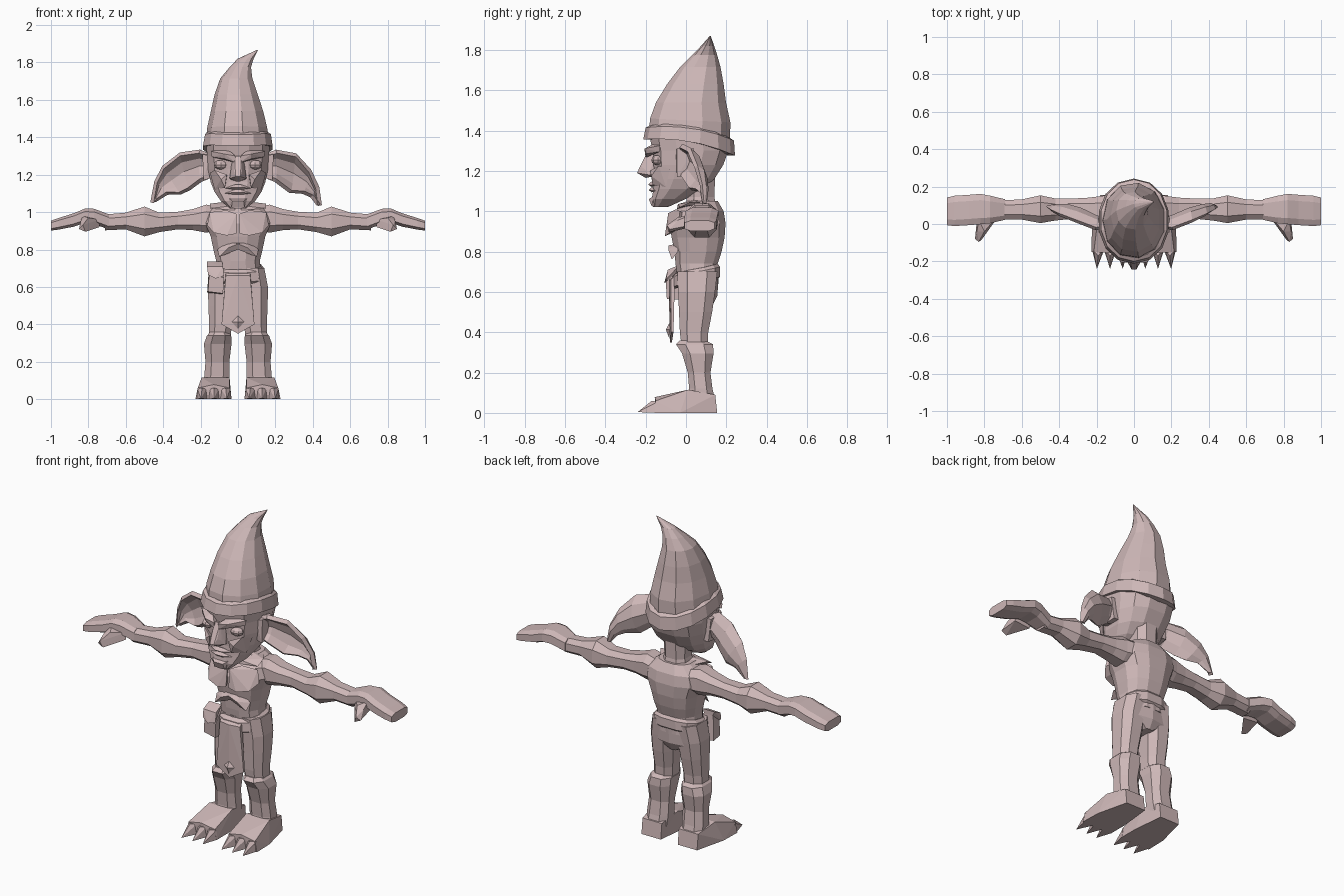
import bpy, bmesh, math

skin = bpy.data.materials.new("dusty pink")
skin.diffuse_color = (0.62, 0.48, 0.48, 1)


def finish(name, bm, mirror=False):
    bmesh.ops.recalc_face_normals(bm, faces=bm.faces[:])
    me = bpy.data.meshes.new(name)
    bm.to_mesh(me)
    bm.free()
    me.materials.append(skin)
    ob = bpy.data.objects.new(name, me)
    bpy.context.collection.objects.link(ob)
    if mirror:
        ob.modifiers.new("mirror", 'MIRROR')
    return ob


def loft(name, rings, n=10, axis='z', power=0.8, mirror=False):
    """Rings: position, two bounds pairs, then optional tilt and arch."""
    bm = bmesh.new()
    loops = []
    for pos, a0, a1, b0, b1, *extra in rings:
        tilt, arch = extra if extra else (0, 0)
        loop = []
        for i in range(n):
            t = 2 * math.pi * (i + 0.5) / n
            c, s = math.cos(t), math.sin(t)
            a = (a0 + a1) / 2 + (a1 - a0) / 2 * math.copysign(abs(c) ** power, c)
            b = (b0 + b1) / 2 + (b1 - b0) / 2 * math.copysign(abs(s) ** power, s)
            p = pos + tilt * s + arch * c * c
            loop.append(bm.verts.new((a, b, p) if axis == 'z' else (p, a, b)))
        loops.append(loop)
    for l, m in zip(loops, loops[1:]):
        for i in range(n):
            j = (i + 1) % n
            bm.faces.new((l[i], l[j], m[j], m[i]))
    bm.faces.new(loops[0])
    bm.faces.new(loops[-1])
    return finish(name, bm, mirror)


def hull(name, pts, mirror=False):
    bm = bmesh.new()
    for p in pts:
        bm.verts.new(p)
    r = bmesh.ops.convex_hull(bm, input=bm.verts[:])
    junk = {g for g in r["geom_interior"] + r["geom_unused"] if isinstance(g, bmesh.types.BMVert)}
    bmesh.ops.delete(bm, geom=list(junk), context='VERTS')
    return finish(name, bm, mirror)


# Torso and neck
loft("torso", [
    (0.64, -.13, .13, -.04, .16), (0.74, -.12, .12, -.055, .16), (0.80, -.135, .135, -.06, .18),
    (0.87, -.15, .15, -.075, .195), (0.94, -.18, .18, -.085, .20), (1.0, -.17, .17, -.055, .19),
    (1.05, -.10, .10, .0, .16)], 12)
loft("neck", [(1.0, -.09, .09, -.01, .16), (1.07, -.07, .07, .0, .145), (1.2, -.075, .075, .0, .15)], 8)
hull("chest_muscle", [(.008, -.088, .99), (.008, -.10, .885), (.06, -.105, .875), (.13, -.085, .89),
                      (.165, -.04, .93), (.15, -.03, 1.0), (.06, -.05, 1.01), (.06, .05, .95)], True)
hull("rib_arch", [(0, -.088, .83), (0, -.07, .80), (.05, -.088, .81), (.10, -.07, .76),
                  (.11, -.04, .80), (.06, -.04, .84), (0, -.03, .84)], True)
hull("collar_bone", [(.015, -.045, 1.01), (.02, -.04, 1.035), (.15, .02, 1.045), (.15, -.03, 1.02),
                     (.1, .1, 1.04), (.03, .05, 1.06)], True)

# Arms and mitten hands
loft("arm", [
    (.10, .0, .17, .90, 1.03), (.17, .0, .155, .885, 1.045), (.24, .01, .145, .90, 1.02),
    (.32, .025, .14, .905, 1.005), (.42, .015, .14, .89, 1.0), (.50, .0, .158, .865, 1.035),
    (.60, .02, .135, .905, 1.0), (.71, .02, .13, .90, .99)], 8, 'x', mirror=True)
loft("hand", [
    (.69, .02, .135, .905, .99), (.77, .0, .155, .935, 1.02), (.82, -.005, .165, .94, 1.02),
    (.88, -.01, .16, .92, .995), (.96, -.015, .155, .905, .97), (1.0, -.01, .145, .90, .955)],
    8, 'x', power=.6, mirror=True)
hull("thumb", [(.74, .03, .96), (.74, .02, .92), (.83, .02, .98), (.84, .02, .93), (.80, -.04, .97),
               (.84, -.04, .955), (.79, -.04, .91), (.83, -.095, .93), (.815, -.085, .895),
               (.85, -.08, .91)], True)

# Legs, boots and clawed feet
loft("hips", [(.53, -.03, .03, .02, .13), (.58, -.14, .14, -.03, .155), (.70, -.14, .14, -.05, .165)], 10)
loft("thigh", [
    (.32, .035, .16, -.025, .11), (.40, .03, .158, -.035, .115), (.50, .018, .163, -.04, .135),
    (.60, .006, .165, -.045, .15), (.70, .004, .145, -.05, .162)], 8, mirror=True)
loft("boot_shaft", [
    (.06, .045, .185, .0, .15), (.12, .04, .185, .012, .135), (.20, .042, .178, .005, .125),
    (.295, .03, .187, -.025, .142), (.34, .032, .17, -.055, .14), (.36, .05, .15, -.035, .10)], 8, mirror=True)
hull("foot", [(x, y, z) for x, y, z in (
    (.055, .155, 0), (.18, .155, 0), (.055, .145, .09), (.18, .145, .09), (.035, -.03, 0), (.225, -.03, 0),
    (.045, .01, .115), (.195, .01, .115), (.035, -.15, 0), (.228, -.15, 0), (.045, -.15, .06),
    (.215, -.15, .06), (.13, -.155, .078))], True)
for i, x in enumerate((.066, .128, .192)):
    hull("toe_claw_%d" % i, [(x - .032, -.14, 0), (x + .032, -.14, 0), (x - .025, -.14, .055),
                             (x + .025, -.14, .055), (x, -.17, .06), (x + (x - .128) * .1, -.24, .004)], True)

# Belt, loincloth, emblem and pouch
loft("belt", [(.64, -.135, .135, -.06, .16, .025, 0), (.65, -.148, .148, -.072, .172, .025, 0),
              (.70, -.14, .14, -.07, .172, .025, 0), (.715, -.125, .125, -.055, .16, .025, 0)], 12)
hull("loincloth_upper", [(x * s, y, z) for s in (-1, 1) for x, y, z in (
    (.065, -.055, .68), (.065, -.075, .66), (.088, -.062, .40), (.088, -.074, .40),
    (0, -.08, .35), (0, -.07, .35), (0, -.085, .66), (0, -.082, .42))])
hull("diamond_emblem", [(0, -.08, .45), (0, -.085, .375), (.033, -.08, .413), (-.033, -.08, .413), (0, -.1, .413)])
hull("pouch", [(x, y, z) for x, y, z in (
    (-.165, -.02, .57), (-.085, -.02, .56), (-.16, -.085, .575), (-.08, -.095, .565), (-.155, -.09, .66),
    (-.075, -.10, .65), (-.155, -.03, .71), (-.085, -.03, .71))])
hull("pouch_flap", [(-.165, -.03, .735), (-.085, -.03, .735), (-.165, -.085, .71), (-.08, -.09, .71),
                    (-.16, -.095, .665), (-.075, -.10, .66), (-.12, -.108, .645), (-.12, -.03, .66)])

# Head
loft("head", [
    (1.02, -.045, .045, -.165, -.09), (1.06, -.095, .095, -.172, .0), (1.11, -.13, .13, -.165, .09),
    (1.16, -.15, .15, -.162, .145), (1.23, -.165, .165, -.165, .19), (1.30, -.17, .17, -.172, .215),
    (1.37, -.175, .175, -.185, .21)], 12)

# Face features
hull("nose", [(s * x, y, z) for s in (-1, 1) for x, y, z in (
    (.018, -.19, 1.30), (.03, -.15, 1.29), (.022, -.222, 1.22), (.013, -.243, 1.19),
    (.045, -.185, 1.18), (.035, -.20, 1.205), (.012, -.20, 1.165), (.04, -.15, 1.175))])
hull("brow", [(.012, -.20, 1.265), (.012, -.205, 1.30), (.07, -.205, 1.31), (.145, -.13, 1.325),
              (.14, -.13, 1.295), (.07, -.195, 1.285), (.06, -.15, 1.34), (.02, -.15, 1.29)], True)
hull("cheek", [(.06, -.178, 1.20), (.125, -.135, 1.225), (.15, -.08, 1.21), (.09, -.172, 1.175),
               (.07, -.165, 1.13), (.125, -.10, 1.12), (.06, -.13, 1.18)], True)
bm = bmesh.new()
bmesh.ops.create_uvsphere(bm, u_segments=8, v_segments=6, radius=.034)
for v in bm.verts:
    v.co = (v.co.x * 1.1 + .092, v.co.y - .138, v.co.z * .75 + 1.253)
finish("eye", bm, True)
for name, z, y in (("upper_lip", 1.132, -.188), ("lower_lip", 1.105, -.184)):
    hull(name, [(s * x, yy, zz) for s in (-1, 1) for x, yy, zz in (
        (.02, y, z), (.015, -.17, z + .016), (.02, -.17, z - .012), (.07, -.152, z - .004), (.04, -.14, z))])
hull("chin", [(s * x, y, z) for s in (-1, 1) for x, y, z in (
    (.03, -.185, 1.06), (.035, -.17, 1.025), (.05, -.16, 1.075), (.03, -.12, 1.02))])


# Drooping cupped ears, the left one ragged at the tip
def ear(name, side, sections):
    bm = bmesh.new()
    rows = []
    for xt, zt, xb, zb, y, cup in sections:
        rows.append([bm.verts.new((side * (xt + (xb - xt) * f), y + cup * k, zt + (zb - zt) * f))
                     for f, k in ((0, 0), (.2, .7), (.5, 1), (.8, .7), (1, .1))])
    for r, q in zip(rows, rows[1:]):
        for i in range(4):
            bm.faces.new((r[i], r[i + 1], q[i + 1], q[i]))
    ob = finish(name, bm)
    m = ob.modifiers.new("thickness", 'SOLIDIFY')
    m.thickness, m.offset = .024, 0


root = [(.15, 1.30, .15, 1.19, -.02, .04), (.205, 1.325, .20, 1.17, -.025, .06)]
ear("right_ear", 1, root + [(.31, 1.305, .28, 1.11, .015, .06), (.385, 1.22, .35, 1.105, .05, .045),
                           (.425, 1.13, .395, 1.085, .075, .025), (.438, 1.035, .43, 1.04, .085, .005)])
ear("left_ear", -1, root + [(.31, 1.31, .26, 1.125, .015, .06), (.40, 1.24, .31, 1.10, .05, .045),
                            (.44, 1.16, .38, 1.10, .07, .025), (.46, 1.05, .445, 1.06, .085, .005)])
hull("ear_lobe", [(.15, -.05, 1.30), (.15, -.04, 1.18), (.19, -.045, 1.31), (.185, -.045, 1.17),
                  (.15, .04, 1.31), (.19, .04, 1.31), (.18, .05, 1.18), (.15, .05, 1.18)], True)

# Pointed hat and its band
loft("hat", [
    (1.37, -.172, .172, -.185, .22, -.03, .01), (1.45, -.165, .162, -.18, .222, -.01, 0),
    (1.54, -.145, .14, -.15, .20), (1.63, -.125, .11, -.095, .188), (1.715, -.095, .08, -.03, .172),
    (1.775, -.045, .072, .03, .155), (1.82, -.002, .085, .075, .14), (1.868, .103, .108, .117, .123)], 11, power=.95)
loft("hat_band", [
    (1.315, -.165, .165, -.185, .215, -.04, .03), (1.315, -.192, .19, -.212, .243, -.04, .03),
    (1.382, -.18, .18, -.20, .238, -.032, .03), (1.395, -.16, .16, -.18, .215, -.03, .03)], 14, power=.95)
